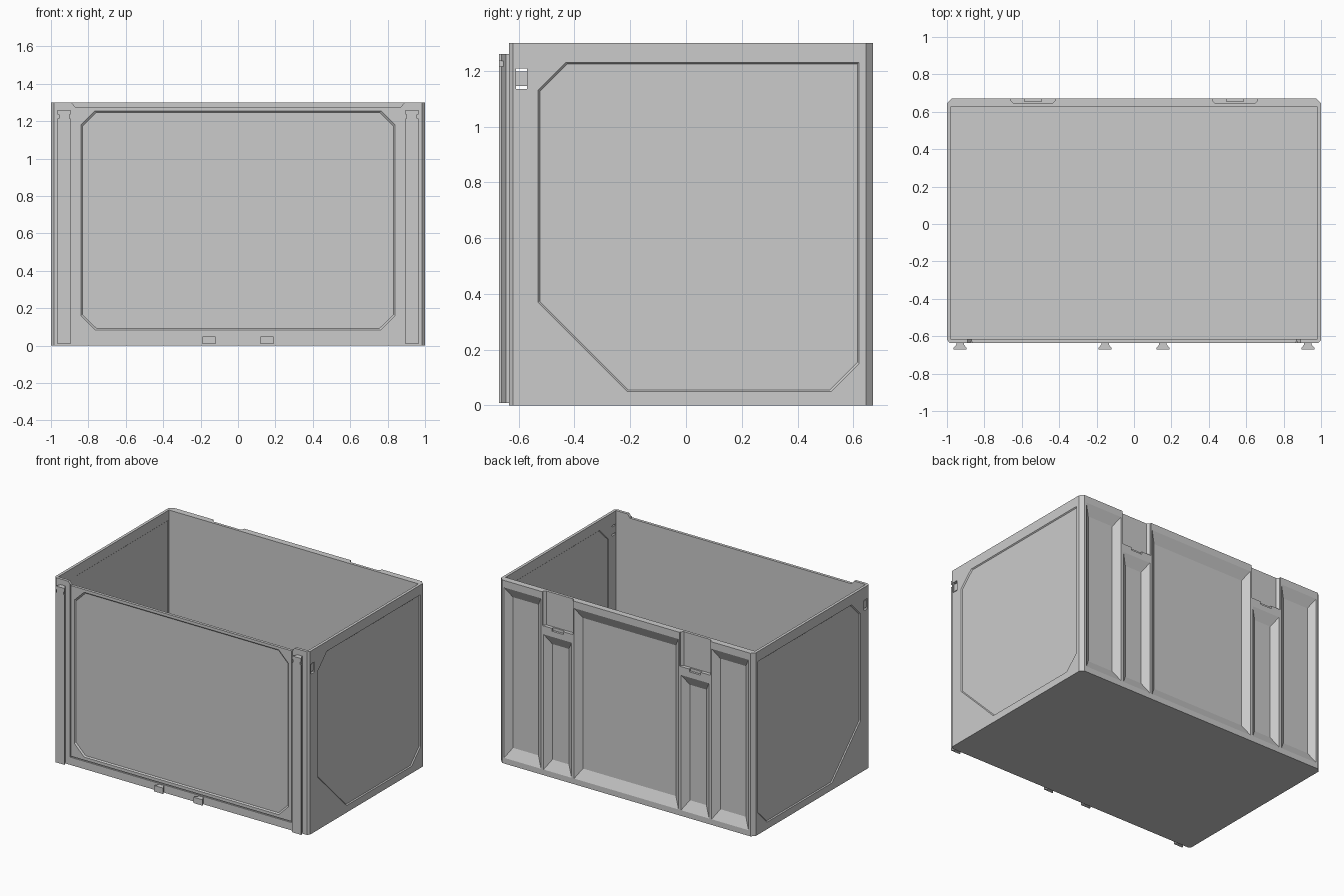
import bpy, bmesh

if "Cube" in bpy.data.objects:
    bpy.data.objects.remove(bpy.data.objects["Cube"])


def loft(name, a, b):
    """Solid between two matching rings of 3D points."""
    bm = bmesh.new()
    va = [bm.verts.new(p) for p in a]
    vb = [bm.verts.new(p) for p in b]
    n = len(a)
    bm.faces.new(va)
    bm.faces.new(vb)
    for i in range(n):
        j = (i + 1) % n
        bm.faces.new((va[i], va[j], vb[j], vb[i]))
    bmesh.ops.recalc_face_normals(bm, faces=bm.faces)
    me = bpy.data.meshes.new(name)
    bm.to_mesh(me)
    bm.free()
    ob = bpy.data.objects.new(name, me)
    bpy.context.collection.objects.link(ob)
    return ob


def box(name, x0, x1, y0, y1, z0, z1):
    ring = [(x0, y0), (x1, y0), (x1, y1), (x0, y1)]
    return loft(name, [(x, y, z0) for x, y in ring], [(x, y, z1) for x, y in ring])


def cut(target, cutter):
    m = target.modifiers.new("cut", 'BOOLEAN')
    m.operation, m.solver, m.object = 'DIFFERENCE', 'EXACT', cutter
    bpy.context.view_layer.objects.active = target
    bpy.ops.object.modifier_apply(modifier=m.name)
    bpy.data.objects.remove(cutter)


def recess(target, poly, place, surf, depth, iu, iv):
    """Cut a tapered recess; poly is 2D, place(u, v, d) maps it, iu/iv are the taper."""
    us, vs = [p[0] for p in poly], [p[1] for p in poly]
    cu, cv = (min(us) + max(us)) / 2, (min(vs) + max(vs)) / 2
    hu, hv = max(us) - cu, max(vs) - cv

    def ring(t):
        return [place(cu + (u - cu) * (1 - t * iu / hu),
                      cv + (v - cv) * (1 - t * iv / hv), surf + depth * t) for u, v in poly]
    cut(target, loft("recess_cutter", ring(-0.15), ring(1)))


def rect(u0, u1, v0, v1):
    return [(u0, v0), (u1, v0), (u1, v1), (u0, v1)]


def on_y(u, v, d):
    return (u, d, v)


def on_x(u, v, d):
    return (d, u, v)


# Open box with chamfered vertical corners
half = [(0.985, -0.635), (1, -0.62), (1, 0.645), (0.975, 0.67)]
plan = half + [(-x, y) for x, y in reversed(half)]
body = loft("bin_body", [(x, y, 0) for x, y in plan], [(x, y, 1.3) for x, y in plan])
cut(body, box("inside_cutter", -0.98, 0.98, -0.615, 0.625, 0.025, 1.4))

# Lowered front wall top between the corner posts
notch = [(-0.87, 1.275), (0.87, 1.275), (0.91, 1.325), (-0.91, 1.325)]
cut(body, loft("notch_cutter", [(x, -0.7, z) for x, z in notch],
               [(x, -0.605, z) for x, z in notch]))

# Door gap and recessed front panel
cut(body, box("gap_cutter", -0.874, 0.874, -0.7, -0.627, 0.055, 0.063))
for s in (-1, 1):
    xs = sorted((s * 0.866, s * 0.874))
    cut(body, box("gap_cutter", *xs, -0.7, -0.627, 0.063, 1.285))
q = [(0.84, 0.16), (0.84, 1.18), (0.765, 1.255), (-0.765, 1.255),
     (-0.84, 1.18), (-0.84, 0.16), (-0.765, 0.085), (0.765, 0.085)]
recess(body, q, on_y, -0.635, 0.008, 0.008, 0.008)

# Recessed side panels, inside and out, and latch holes
side = [(-0.53, 0.37), (-0.53, 1.13), (-0.43, 1.23), (0.62, 1.23),
        (0.62, 0.15), (0.52, 0.05), (-0.21, 0.05)]
for s in (-1, 1):
    recess(body, side, on_x, s * 1.0, -s * 0.007, 0.006, 0.006)
    recess(body, side, on_x, s * 0.98, s * 0.004, 0.004, 0.004)
    xs = sorted((s * 0.95, s * 1.05))
    cut(body, box("latch_cutter", *xs, -0.61, -0.57, 1.135, 1.208))
    xs = sorted((s * 0.982, s * 0.992))
    box("latch_plate", *xs, -0.61, -0.57, 1.145, 1.198)

# Sloped pockets in the back wall
pockets = [(-0.41, 0.41, 0.04, 1.25)]
for s in (-1, 1):
    for a, b, top in ((0.43, 0.65, 1.0), (0.67, 0.96, 1.25)):
        lo, hi = sorted((s * a, s * b))
        pockets.append((lo, hi, 0.04, top))
for p in pockets:
    recess(body, rect(*p), on_y, 0.67, -0.035, 0.045, 0.07)

# Clip slots at the top of the back wall
for s in (-1, 1):
    lo, hi = sorted((s * 0.42, s * 0.66))
    slot = [(lo, 0.69), (hi, 0.69), (hi, 0.66), (hi - 0.015, 0.645),
            (lo + 0.015, 0.645), (lo, 0.66)]
    cut(body, loft("slot_cutter", [(x, y, 1.06) for x, y in slot],
                   [(x, y, 1.35) for x, y in slot]))
    m = (lo + hi) / 2
    cut(body, box("slot_cutter", m - 0.045, m + 0.045, 0.655, 0.7, 1.04, 1.07))

# Dovetail rails and short dovetail feet on the front
for s in (-1, 1):
    for name, cx, top in (("front_rail", 0.93, 1.26), ("front_foot", 0.155, 0.05)):
        cx *= s
        prof = [(cx - 0.035, -0.67), (cx + 0.035, -0.67), (cx + 0.035, -0.662),
                (cx + 0.02, -0.645), (cx + 0.02, -0.63), (cx - 0.02, -0.63),
                (cx - 0.02, -0.645), (cx - 0.035, -0.662)]
        rail = loft(name, [(x, y, 0.008) for x, y in prof], [(x, y, top) for x, y in prof])
        if name == "front_rail":
            for e in (-1, 1):
                xs = sorted((cx + e * 0.028, cx + e * 0.05))
                cut(rail, box("rail_notch_cutter", *xs, -0.7, -0.6, 1.215, 1.235))
